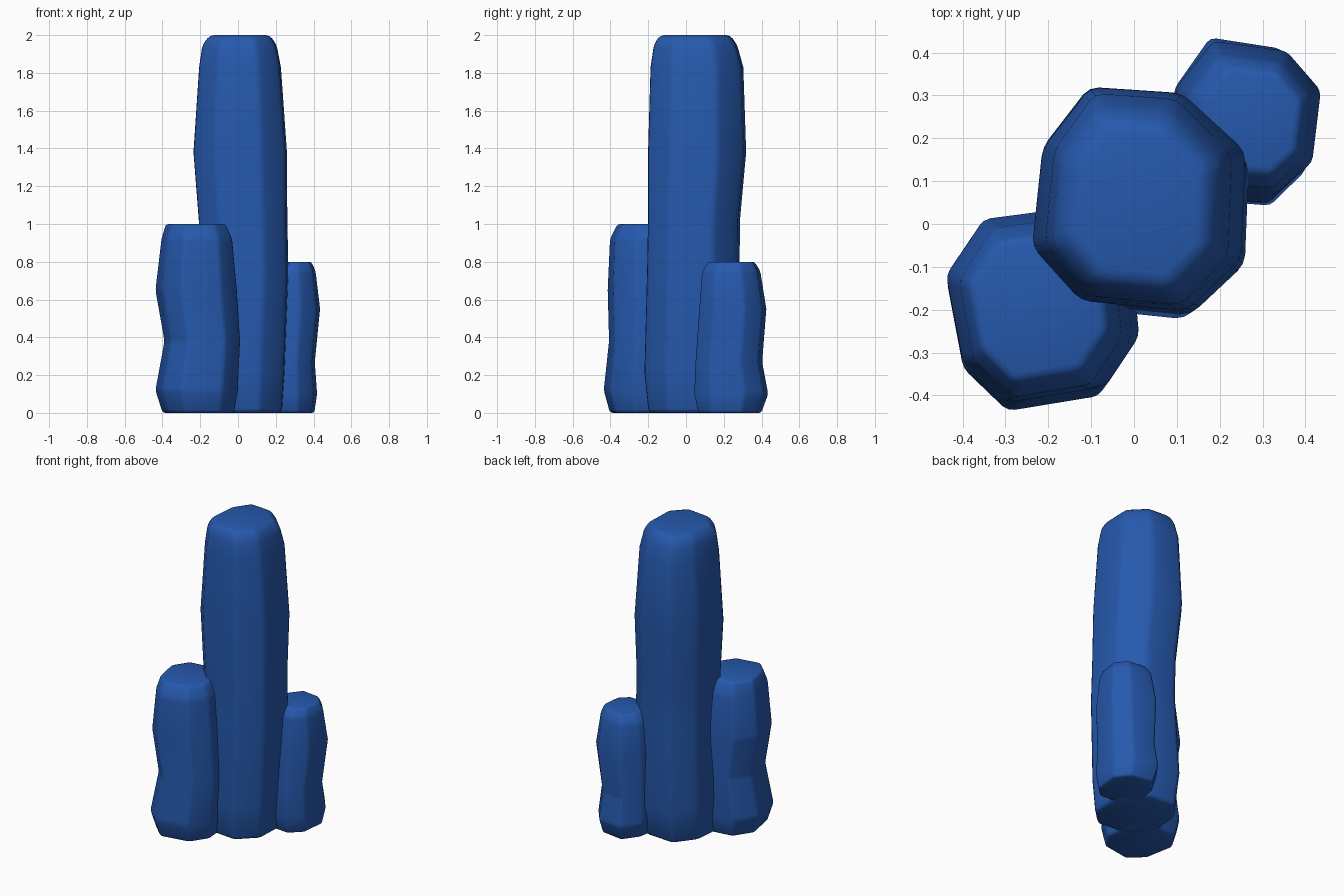
import bpy, bmesh, math

if "Cube" in bpy.data.objects:
    bpy.data.objects.remove(bpy.data.objects["Cube"])

blue = bpy.data.materials.new("crystal blue")
blue.diffuse_color = (0.019, 0.1, 0.42, 1)
blue.use_nodes = True
blue.node_tree.nodes["Principled BSDF"].inputs["Base Color"].default_value = blue.diffuse_color


def column(name, outline, levels, bevel):
    """Eight-sided pillar: the outline is fitted into the bounds of each level."""
    xs, ys = [p[0] for p in outline], [p[1] for p in outline]
    x0, y0 = min(xs), min(ys)
    w, d = max(xs) - x0, max(ys) - y0
    bm = bmesh.new()
    rings = []
    for z, xa, xb, ya, yb in levels:
        rings.append([bm.verts.new((xa + (x - x0) / w * (xb - xa),
                                    ya + (y - y0) / d * (yb - ya), z))
                      for x, y in outline])
    n = len(outline)
    for a, b in zip(rings, rings[1:]):
        for i in range(n):
            j = (i + 1) % n
            bm.faces.new((a[i], a[j], b[j], b[i]))
    bm.faces.new(rings[0][::-1])
    bm.faces.new(rings[-1])
    bmesh.ops.recalc_face_normals(bm, faces=bm.faces[:])
    me = bpy.data.meshes.new(name)
    bm.to_mesh(me)
    bm.free()
    me.materials.append(blue)
    ob = bpy.data.objects.new(name, me)
    bpy.context.collection.objects.link(ob)
    # Worn, softly rounded edges
    mod = ob.modifiers.new("soft edges", 'BEVEL')
    mod.width = bevel
    mod.segments = 2
    mod.limit_method = 'ANGLE'
    mod.angle_limit = math.radians(15)
    bpy.ops.object.select_all(action='DESELECT')
    ob.select_set(True)
    bpy.context.view_layer.objects.active = ob
    bpy.ops.object.modifier_apply(modifier=mod.name)
    bpy.ops.object.shade_smooth_by_angle(angle=math.radians(50))


# Tall middle pillar; levels are (z, x min, x max, y min, y max)
column("tall_pillar",
       [(-.10, .325), (-.21, .18), (-.235, -.06), (-.12, -.19),
        (.13, -.215), (.26, -.09), (.27, .17), (.12, .31)],
       [(0, -.21, .235, -.20, .27), (.22, -.225, .25, -.222, .305),
        (.75, -.205, .268, -.208, .285), (1.02, -.21, .262, -.203, .287),
        (1.38, -.238, .26, -.203, .32), (1.83, -.208, .228, -.19, .305),
        (1.95, -.19, .205, -.172, .272), (2.0, -.15, .168, -.14, .235)], .022)

# Medium pillar at the front left
column("medium_pillar",
       [(-.345, .015), (-.435, -.12), (-.395, -.33), (-.29, -.43),
        (-.075, -.395), (.01, -.27), (-.01, -.06), (-.12, .045)],
       [(0, -.402, -.02, -.405, .01), (.12, -.44, .0, -.438, .035),
        (.38, -.392, .012, -.41, .03), (.65, -.44, -.005, -.417, .04),
        (.92, -.408, -.03, -.405, .015), (1.0, -.385, -.065, -.365, -.02)], .016)

# Short pillar at the back right
column("short_pillar",
       [(.185, .435), (.10, .32), (.08, .17), (.2, .06),
        (.33, .05), (.415, .13), (.435, .31), (.355, .41)],
       [(0, .10, .405, .065, .40), (.1, .075, .42, .043, .437),
        (.27, .085, .408, .05, .405), (.55, .08, .436, .07, .427),
        (.75, .11, .412, .085, .395), (.8, .15, .39, .12, .365)], .013)
